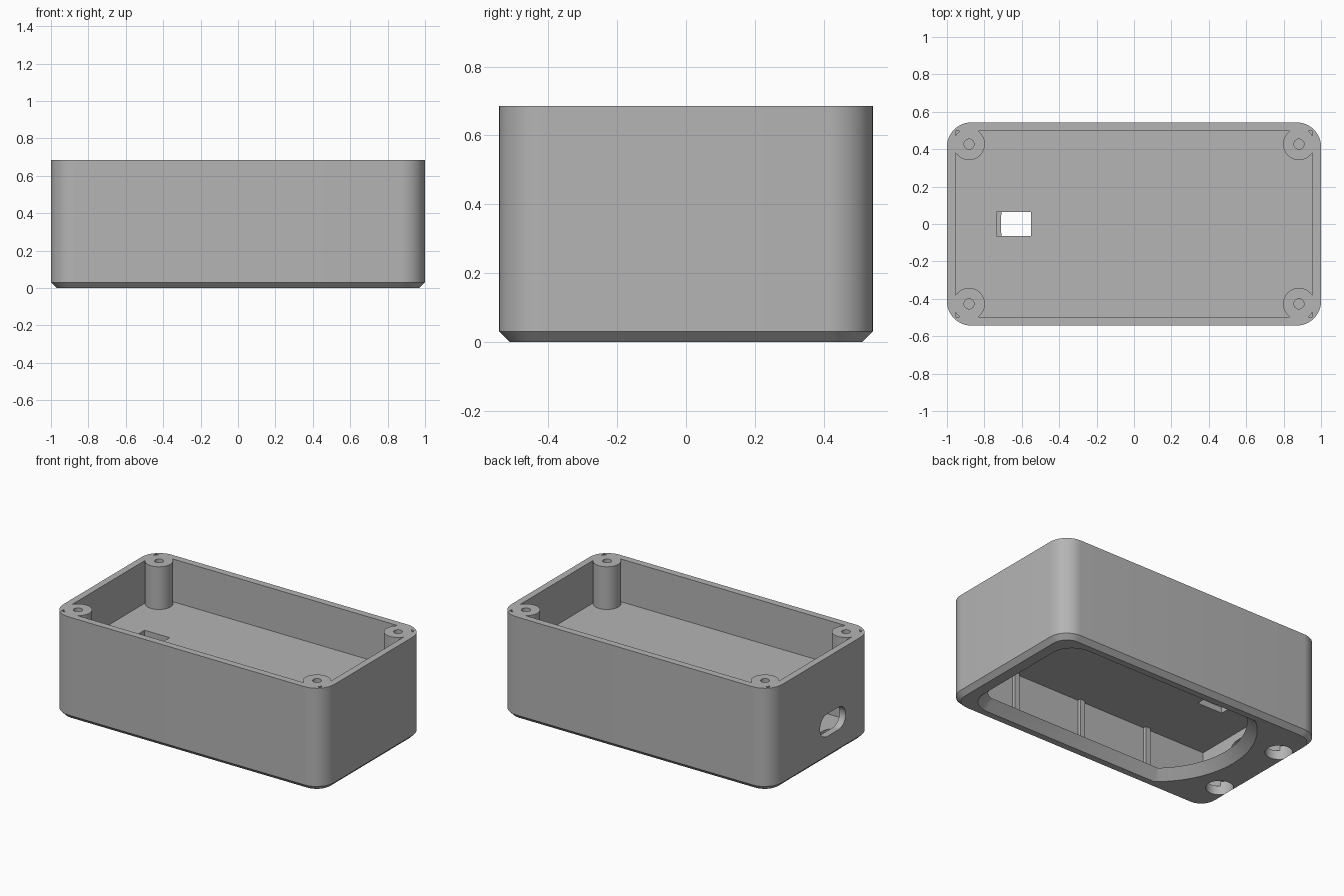
import bpy, bmesh, math

cube = bpy.data.objects.get("Cube")
if cube:
    bpy.data.objects.remove(cube, do_unlink=True)

GREY = (0.46, 0.46, 0.46, 1)
mat = bpy.data.materials.new("grey_plastic")
mat.use_nodes = True
mat.diffuse_color = GREY
bsdf = mat.node_tree.nodes["Principled BSDF"]
bsdf.inputs["Base Color"].default_value = GREY
bsdf.inputs["Roughness"].default_value = 0.6

LENGTH, WIDTH, TOP = 1.0, 0.543, 0.685      # half length, half width, height
WALL_X, WALL_Y = 0.955, 0.497               # inner faces of the walls
DECK_LOW, DECK_HIGH, BASE = 0.36, 0.40, 0.06


def arc(cx, cy, r, start, end, steps=12):
    angles = [math.radians(start + (end - start) * i / steps) for i in range(steps + 1)]
    return [(cx + r * math.cos(a), cy + r * math.sin(a)) for a in angles]


def circle(cx, cy, r):
    return arc(cx, cy, r, 0, 360, 40)[:-1]


def rounded(hx, hy, r):
    pts = []
    for sx, sy, a in ((1, 1, 0), (-1, 1, 90), (-1, -1, 180), (1, -1, 270)):
        pts += arc(sx * (hx - r), sy * (hy - r), r, a, a + 90)
    return pts


def rect(x0, x1, y0, y1):
    return [(x0, y0), (x1, y0), (x1, y1), (x0, y1)]


def loft(name, *layers):
    """Solid skinned through (height, outline) layers, capped at both ends."""
    bm = bmesh.new()
    rings = [[bm.verts.new((x, y, z)) for x, y in pts] for z, pts in layers]
    for a, b in zip(rings, rings[1:]):
        n = len(a)
        for i in range(n):
            bm.faces.new((a[i], a[(i + 1) % n], b[(i + 1) % n], b[i]))
    bm.faces.new(rings[0][::-1])
    bm.faces.new(rings[-1])
    bmesh.ops.recalc_face_normals(bm, faces=bm.faces)
    mesh = bpy.data.meshes.new(name)
    bm.to_mesh(mesh)
    bm.free()
    mesh.materials.append(mat)
    obj = bpy.data.objects.new(name, mesh)
    bpy.context.collection.objects.link(obj)
    return obj


def prism(name, pts, z0, z1):
    return loft(name, (z0, pts), (z1, pts))


def cut(target, cutter):
    cutter.hide_render = True
    mod = target.modifiers.new("cut", "BOOLEAN")
    mod.operation, mod.solver, mod.object = "DIFFERENCE", "EXACT", cutter
    bpy.context.view_layer.objects.active = target
    bpy.ops.object.modifier_apply(modifier=mod.name)
    bpy.data.objects.remove(cutter, do_unlink=True)


# Outer shell with a chamfered foot
shell = rounded(LENGTH, WIDTH, 0.13)
body = loft("enclosure_body", (0, rounded(LENGTH - 0.03, WIDTH - 0.03, 0.1)),
            (0.03, shell), (TOP, shell))

# Upper tray, leaving a screw post in each corner
corners = [(sx * 0.882, sy * 0.427) for sx in (-1, 1) for sy in (-1, 1)]
tray = prism("tray_cutter", rect(-WALL_X, WALL_X, -WALL_Y, WALL_Y), DECK_HIGH, TOP + 0.1)
for x, y in corners:
    cut(tray, prism("post", circle(x, y, 0.085), DECK_HIGH - 0.1, TOP + 0.2))
cut(body, tray)
for x, y in corners:
    cut(body, prism("screw_hole", circle(x, y, 0.027), TOP - 0.25, TOP + 0.1))

# Lower chamber, leaving slim ribs on the long walls
chamber = prism("chamber_cutter", rect(-WALL_X, WALL_X, -WALL_Y, WALL_Y), BASE, DECK_LOW)
for x in (-0.51, 0, 0.51):
    for s in (-1, 1):
        y0, y1 = sorted((s * (WALL_Y - 0.02), s * (WALL_Y + 0.1)))
        cut(chamber, prism("rib", rect(x - 0.018, x + 0.018, y0, y1), BASE - 0.1, DECK_LOW + 0.1))
cut(body, chamber)


# Bevelled window in the base with one bowed end
def window(inset):
    hx, hy, r, bow = 0.9 - inset, 0.47 - inset, 0.15 - inset, 0.612 - inset
    a = math.degrees(math.asin(hy / bow))
    return (arc(hx - r, -hy + r, r, 270, 360) + arc(hx - r, hy - r, r, 0, 90)
            + arc(-0.16, 0, bow, 180 - a, 180 + a, 32))


cut(body, loft("window_cutter", (-0.02, window(-0.02)), (BASE + 0.02, window(BASE + 0.02))))

# Two round button holes in the base
for s in (-1, 1):
    cut(body, prism("button_hole", circle(-0.897, s * 0.275, 0.083), -0.1, BASE + 0.03))

# Cable slot through the deck
cut(body, prism("deck_slot", rect(-0.735, -0.55, -0.063, 0.065), DECK_LOW - 0.05, DECK_HIGH + 0.05))

# Rounded port in the end wall
port = prism("port_cutter", rounded(0.075, 0.135, 0.0745), -0.1, 0.1)
port.rotation_euler = (0, math.radians(90), 0)
port.location = (-LENGTH, -0.12, 0.232)
bpy.context.view_layer.update()
cut(body, port)

# Smooth curved walls, crisp edges
bpy.ops.object.select_all(action="DESELECT")
body.select_set(True)
bpy.context.view_layer.objects.active = body
bpy.ops.object.shade_smooth_by_angle(angle=math.radians(30))
